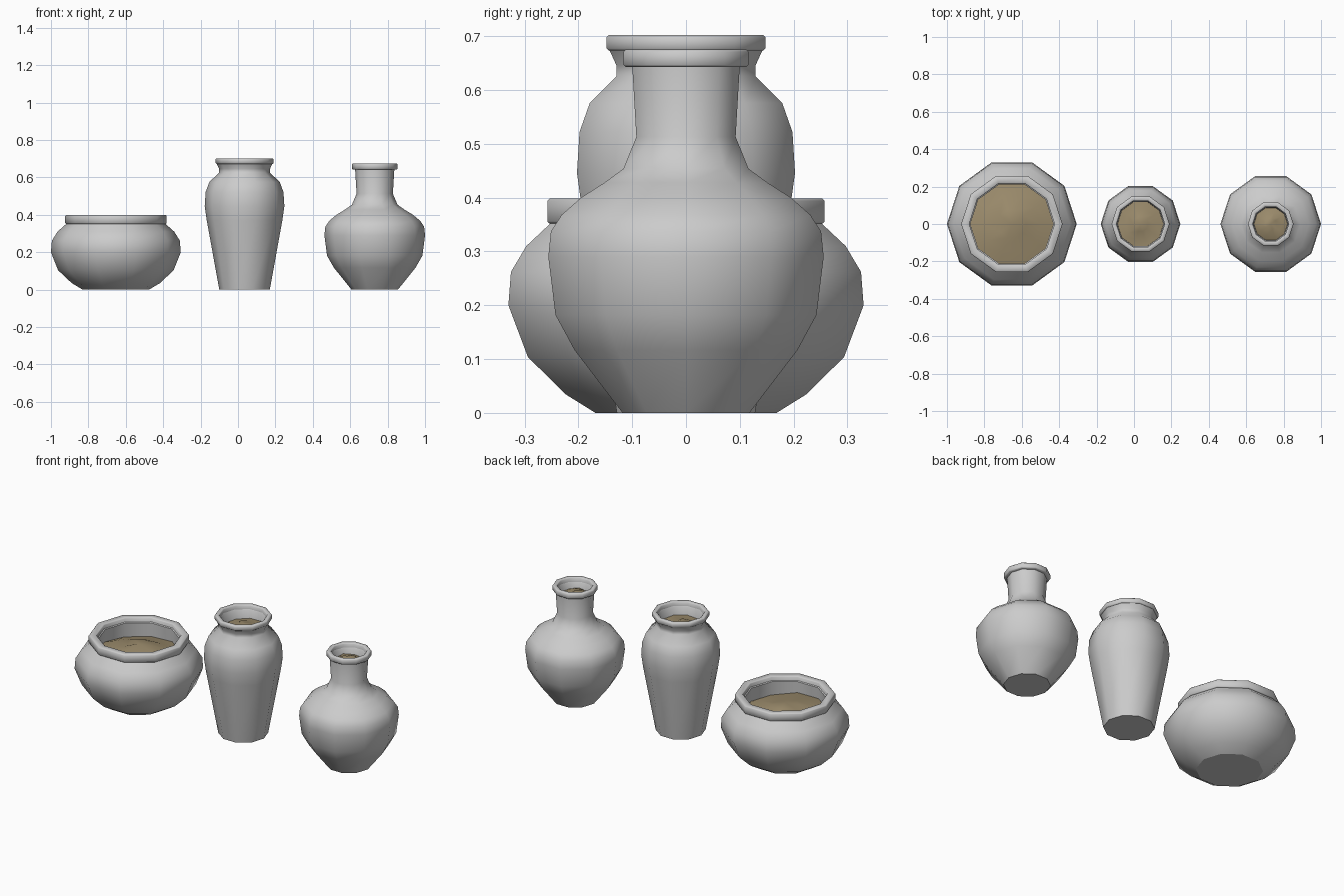
import bpy, bmesh, math, random
from mathutils import Vector

if "Cube" in bpy.data.objects:
    bpy.data.objects.remove(bpy.data.objects["Cube"])

random.seed(4)
SIDES = 10

soil_mat = bpy.data.materials.new("soil")
soil_mat.diffuse_color = (0.33, 0.26, 0.15, 1)
soil_mat.use_nodes = True
soil_mat.node_tree.nodes["Principled BSDF"].inputs["Base Color"].default_value = soil_mat.diffuse_color


def ring(bm, r, z):
    return [bm.verts.new((r * math.cos(2 * math.pi * i / SIDES),
                          r * math.sin(2 * math.pi * i / SIDES), z))
            for i in range(SIDES)]


def bridge(bm, a, b):
    for i in range(SIDES):
        j = (i + 1) % SIDES
        bm.faces.new((a[i], a[j], b[j], b[i]))


def finish(bm, name, x, sharp=math.radians(50)):
    bmesh.ops.recalc_face_normals(bm, faces=bm.faces)
    for f in bm.faces:
        f.smooth = True
    for e in bm.edges:
        if len(e.link_faces) == 2:
            cap = any(len(f.verts) == SIDES for f in e.link_faces)
            e.smooth = not cap and e.calc_face_angle() < sharp
    me = bpy.data.meshes.new(name)
    bm.to_mesh(me)
    bm.free()
    ob = bpy.data.objects.new(name, me)
    ob.location.x = x
    bpy.context.collection.objects.link(ob)
    return ob


def lathe(name, x, profile, loop=False):
    """Spin (radius, height) points; loop closes the section, else both ends get a cap."""
    bm = bmesh.new()
    rings = [ring(bm, r, z) for r, z in profile]
    for a, b in zip(rings, rings[1:]):
        bridge(bm, a, b)
    if loop:
        bridge(bm, rings[-1], rings[0])
    else:
        bm.faces.new(rings[0])
        bm.faces.new(rings[-1])
    return finish(bm, name, x)


def soil(name, x, r, z, peak):
    """Lumpy heap of soil inside a pot."""
    bm = bmesh.new()
    rings = []
    for t in (1.0, 0.66, 0.33):
        rg = ring(bm, r * t, z + peak * (1 - t))
        for v in rg:
            v.co.z += random.uniform(-0.25, 0.25) * peak
        rings.append(rg)
    for a, b in zip(rings, rings[1:]):
        bridge(bm, a, b)
    top = bm.verts.new((0, 0, z + peak))
    for i in range(SIDES):
        bm.faces.new((rings[-1][i], rings[-1][(i + 1) % SIDES], top))
    ob = finish(bm, name, x)
    for v in ob.data.polygons:
        if v.normal.z < 0:
            ob.data.flip_normals()
            break
    ob.data.materials.append(soil_mat)


def pot(name, x, body, rim, inner, fill):
    # body outside, then down the inner wall to a hidden floor
    r_out, r_in, z0, z1 = rim
    lathe(name + "_body", x, body + inner)
    # rim band with small bevels
    b = 0.004
    lathe(name + "_rim", x, [(r_in, z0), (r_out - b, z0), (r_out, z0 + b),
                             (r_out, z1 - b), (r_out - b, z1),
                             (r_in + b, z1), (r_in, z1 - b)], loop=True)
    soil(name + "_soil", x, *fill)


# wide bowl
pot("wide_bowl", -0.653,
    [(0.177, 0), (0.236, 0.035), (0.309, 0.104), (0.347, 0.2), (0.342, 0.262),
     (0.312, 0.310), (0.265, 0.352)],
    (0.271, 0.228, 0.352, 0.398),
    [(0.245, 0.385), (0.222, 0.37), (0.228, 0.25)],
    (0.232, 0.295, 0.05))

# tall jar
pot("tall_jar", 0.035,
    [(0.135, 0), (0.202, 0.37), (0.213, 0.446), (0.208, 0.522), (0.188, 0.576),
     (0.136, 0.625), (0.136, 0.646), (0.150, 0.675)],
    (0.155, 0.129, 0.673, 0.702),
    [(0.14, 0.69), (0.125, 0.672), (0.122, 0.59)],
    (0.125, 0.62, 0.03))

# narrow-necked vase
pot("necked_vase", 0.731,
    [(0.124, 0), (0.218, 0.117), (0.255, 0.182), (0.269, 0.29), (0.264, 0.337),
     (0.243, 0.368), (0.205, 0.40), (0.159, 0.428), (0.122, 0.454), (0.097, 0.513),
     (0.105, 0.645)],
    (0.122, 0.096, 0.643, 0.675),
    [(0.104, 0.66), (0.092, 0.645), (0.088, 0.58)],
    (0.092, 0.61, 0.03))
